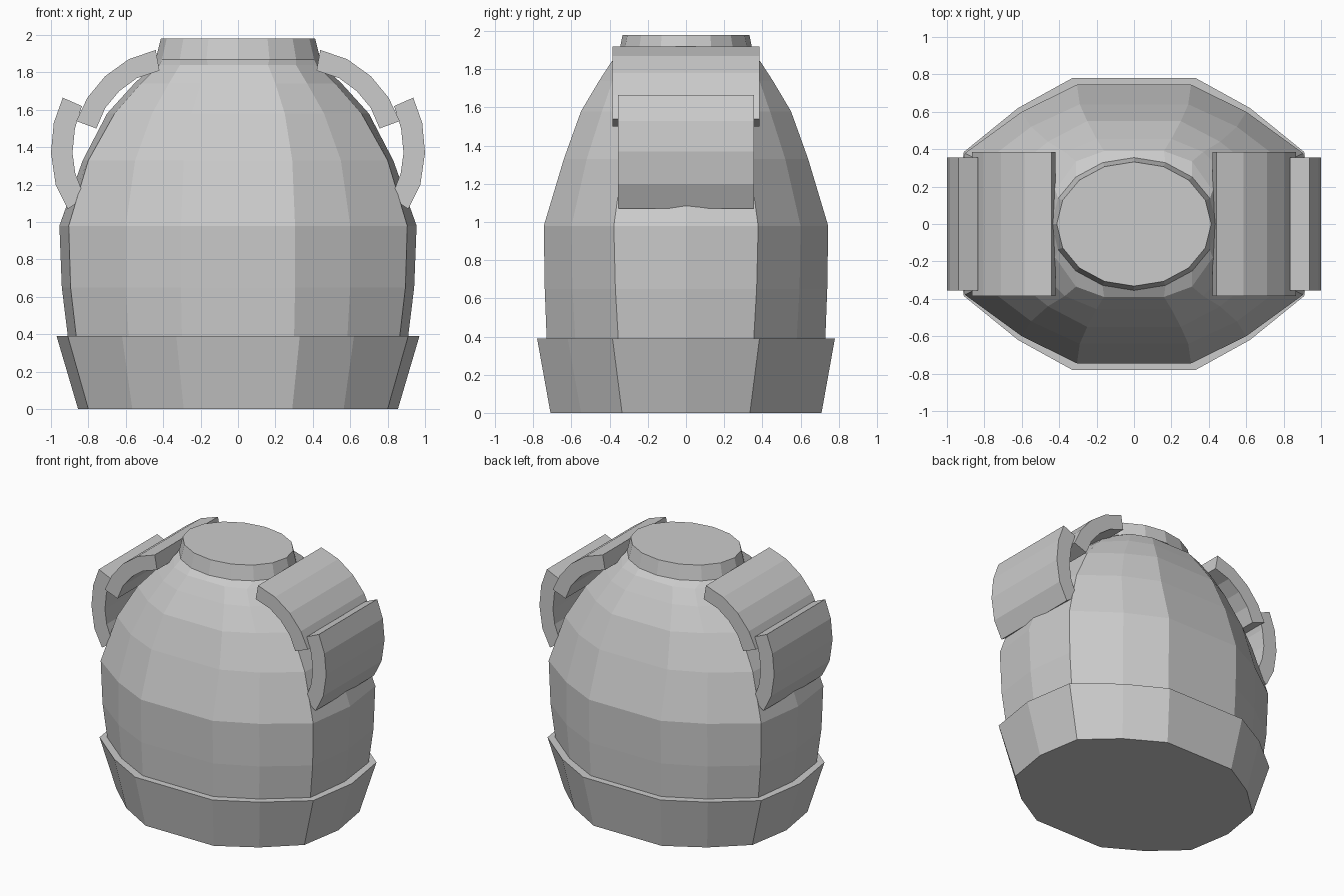
import bpy, math

if "Cube" in bpy.data.objects:
    bpy.data.objects.remove(bpy.data.objects["Cube"])


def make(name, verts, faces):
    me = bpy.data.meshes.new(name)
    me.from_pydata(verts, [], faces)
    me.update()
    ob = bpy.data.objects.new(name, me)
    bpy.context.collection.objects.link(ob)
    return ob


def section(z, y0, x1, x2, y2, x3, y3, x4):
    # 16-point outline mirrored from one quarter, counter-clockwise
    q = [(x4, 0), (x3, y3), (x2, y2), (x1, y0), (0, y0)]
    half = q + [(-x, y) for x, y in q[-2::-1]]
    full = half + [(x, -y) for x, y in half[-2:0:-1]]
    return [(x, y, z) for x, y in full]


def ellipse(z, rx, ry):
    return [(rx * math.cos(i * math.pi / 8), ry * math.sin(i * math.pi / 8), z) for i in range(16)]


def loft(name, rings, bottom=False, top=False):
    n = 16
    verts = [p for r in rings for p in r]
    faces = [(k * n + i, k * n + (i + 1) % n, (k + 1) * n + (i + 1) % n, (k + 1) * n + i)
             for k in range(len(rings) - 1) for i in range(n)]
    if bottom:
        faces.append(tuple(reversed(range(n))))
    if top:
        faces.append(tuple(range(len(verts) - n, len(verts))))
    return make(name, verts, faces)


def pad(name, outer, inner, w, side):
    # curved slab: outer and inner x-z curves extruded across y
    n = len(outer)
    prof = outer + inner[::-1]
    m = len(prof)
    verts = [(side * x, y, z) for y in (-w, w) for x, z in prof]
    faces = [(i, i + m, (i + 1) % m + m, (i + 1) % m) for i in range(m)]
    for i in range(n - 1):
        a, b, c, d = i, i + 1, m - 2 - i, m - 1 - i
        faces += [(a, b, c, d), (d + m, c + m, b + m, a + m)]
    if side > 0:
        faces = [f[::-1] for f in faces]
    return make(name, verts, [f[::-1] for f in faces])


# Flared base band with a flat rim
foot = section(0.39, 0.73, 0.30, 0.585, 0.58, 0.865, 0.355, 0.91)
loft("base_band", [
    section(0.0, 0.71, 0.29, 0.565, 0.55, 0.80, 0.335, 0.855),
    section(0.39, 0.78, 0.33, 0.62, 0.62, 0.91, 0.385, 0.97),
    foot], bottom=True)

# Rounded body tapering to the neck
neck_base = ellipse(1.87, 0.44, 0.355)
loft("body", [
    foot,
    section(0.65, 0.74, 0.305, 0.60, 0.595, 0.895, 0.37, 0.942),
    section(0.98, 0.745, 0.305, 0.60, 0.60, 0.905, 0.378, 0.955),
    section(1.33, 0.64, 0.29, 0.55, 0.52, 0.80, 0.33, 0.83),
    section(1.58, 0.55, 0.25, 0.46, 0.44, 0.66, 0.28, 0.70),
    section(1.74, 0.455, 0.20, 0.37, 0.385, 0.52, 0.24, 0.555),
    section(1.84, 0.39, 0.16, 0.31, 0.335, 0.42, 0.18, 0.45),
    neck_base])

# Neck plug
loft("neck", [neck_base, ellipse(1.98, 0.413, 0.332)], top=True)

# Overlapping shoulder plates on both sides
upper_out = [(0.44, 1.92), (0.585, 1.87), (0.71, 1.78), (0.805, 1.665), (0.865, 1.54)]
upper_in = [(0.42, 1.81), (0.54, 1.77), (0.635, 1.70), (0.71, 1.61), (0.757, 1.50)]
lower_out = [(0.937, 1.665), (0.985, 1.53), (1.0, 1.37), (0.975, 1.20), (0.91, 1.07)]
lower_in = [(0.835, 1.62), (0.872, 1.50), (0.885, 1.37), (0.87, 1.26), (0.82, 1.13)]
for side, label in ((1, "right"), (-1, "left")):
    pad("upper_shoulder_plate_" + label, upper_out, upper_in, 0.385, side)
    pad("lower_shoulder_plate_" + label, lower_out, lower_in, 0.355, side)
